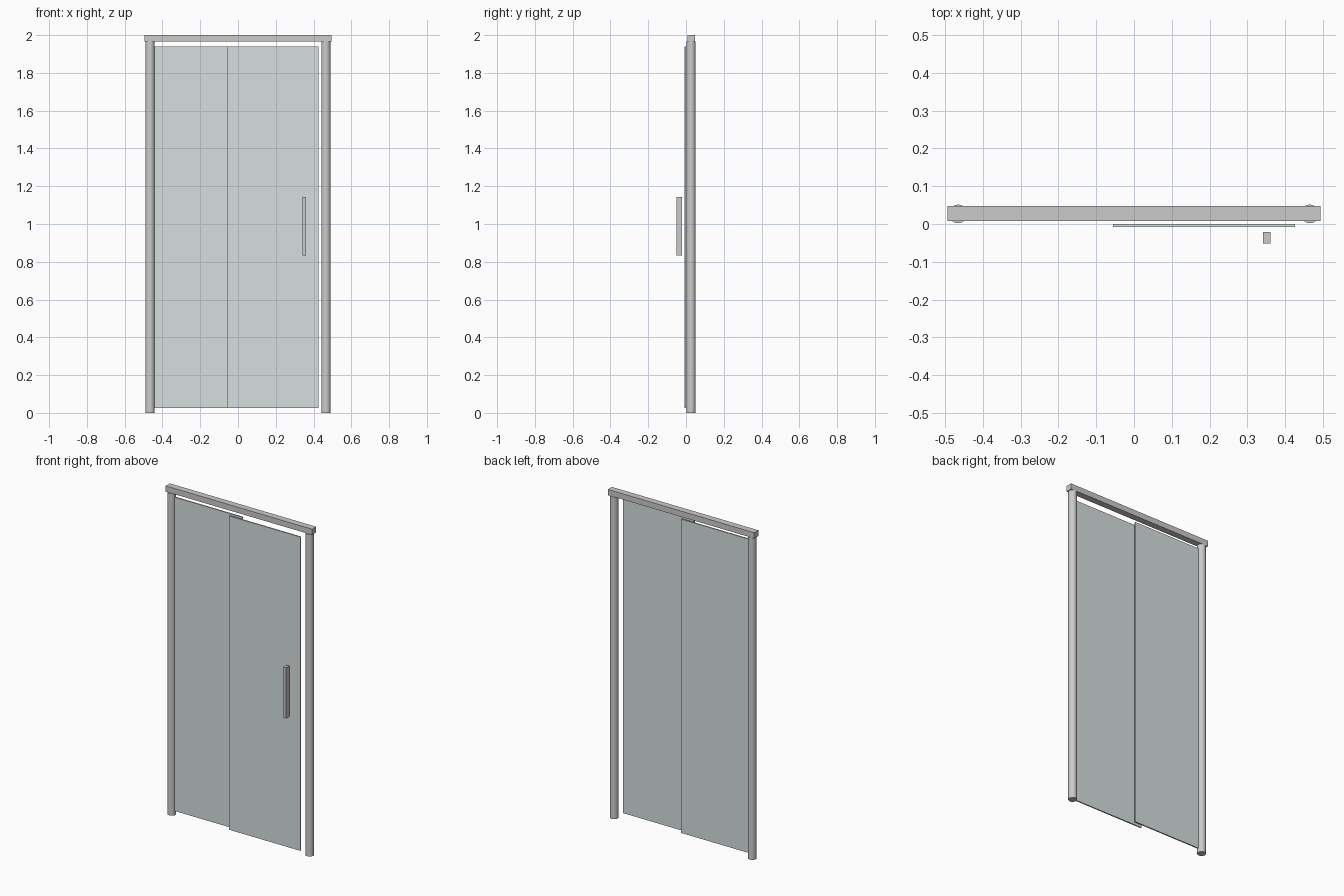
import bpy
import math

if "Cube" in bpy.data.objects:
    bpy.data.objects.remove(bpy.data.objects["Cube"])


def box(name, x0, x1, y0, y1, z0, z1, mat=None):
    """Axis-aligned box given by its limits."""
    bpy.ops.mesh.primitive_cube_add(
        size=1, location=((x0 + x1) / 2, (y0 + y1) / 2, (z0 + z1) / 2))
    ob = bpy.context.object
    ob.name = name
    ob.scale = (x1 - x0, y1 - y0, z1 - z0)
    bpy.ops.object.transform_apply(location=False, rotation=False, scale=True)
    if mat:
        ob.data.materials.append(mat)
    return ob


glass = bpy.data.materials.new("pale_glass")
glass.diffuse_color = (0.68, 0.74, 0.73, 0.55)
glass.use_nodes = True
glass.node_tree.nodes["Principled BSDF"].inputs["Base Color"].default_value = glass.diffuse_color

POST_Y, POST_R, RAIL_Z = 0.0268, 0.0245, 1.965

# Round posts on both sides
for name, x in (("left_post", -0.4655), ("right_post", 0.4655)):
    bpy.ops.mesh.primitive_cylinder_add(
        vertices=32, radius=POST_R, depth=RAIL_Z, location=(x, POST_Y, RAIL_Z / 2))
    bpy.context.object.name = name
    bpy.ops.object.shade_smooth_by_angle(angle=math.radians(40))

# Top rail
box("top_rail", -0.494, 0.494, 0.0085, 0.048, RAIL_Z, 2.0)

# Fixed pane between the posts, sliding pane in front of it
box("fixed_pane", -0.4655, 0.0145, 0.021, 0.029, 0.026, 1.94, glass)
box("sliding_pane", -0.0555, 0.4255, -0.0075, 0.0005, 0.026, 1.94, glass)

# Pull handle bar
box("handle", 0.342, 0.361, -0.051, -0.0215, 0.832, 1.142)
